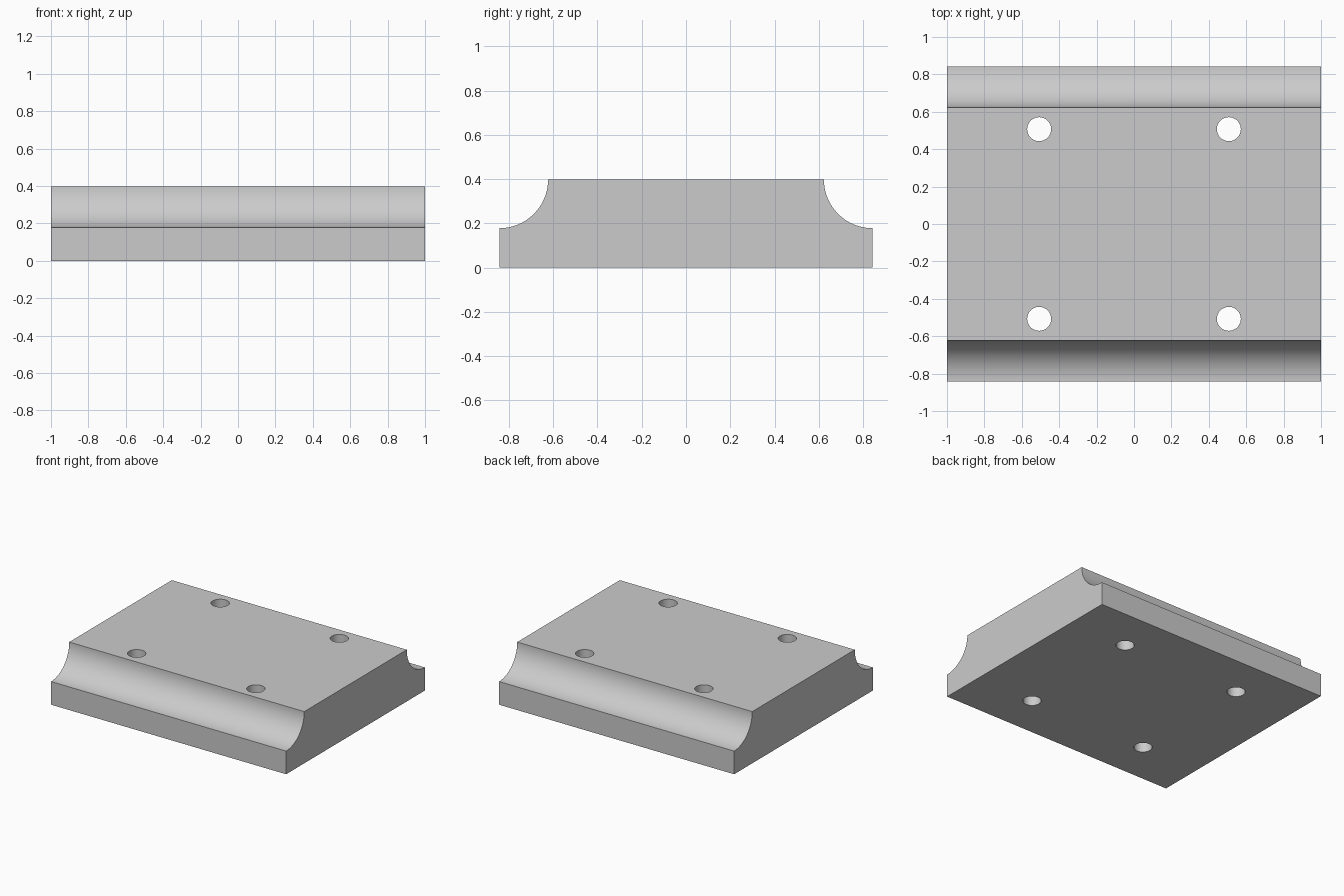
import bpy, bmesh, math
from mathutils import Matrix

if "Cube" in bpy.data.objects:
    bpy.data.objects.remove(bpy.data.objects["Cube"])

HALF_X, HALF_Y, HEIGHT = 1.0, 0.843, 0.398
COVE_R = 0.22               # radius of the concave edge
HOLE_XY, HOLE_R = 0.507, 0.064
SEG = 24

grey = bpy.data.materials.new("plain grey")
grey.diffuse_color = (0.6, 0.6, 0.6, 1)
grey.use_nodes = True
grey.node_tree.nodes["Principled BSDF"].inputs["Base Color"].default_value = grey.diffuse_color


def make_object(name, bm):
    bmesh.ops.recalc_face_normals(bm, faces=bm.faces)
    mesh = bpy.data.meshes.new(name)
    bm.to_mesh(mesh)
    bm.free()
    mesh.materials.append(grey)
    obj = bpy.data.objects.new(name, mesh)
    bpy.context.collection.objects.link(obj)
    return obj


# Plate: half profile with a quarter-circle cove, mirrored and extruded along x
right = [(HALF_Y, 0.0)]
for i in range(SEG + 1):
    a = math.pi / 2 * i / SEG
    right.append((HALF_Y - COVE_R * math.sin(a), HEIGHT - COVE_R * math.cos(a)))
profile = right + [(-y, z) for y, z in reversed(right)]

bm = bmesh.new()
face = bm.faces.new([bm.verts.new((-HALF_X, y, z)) for y, z in profile])
ext = bmesh.ops.extrude_face_region(bm, geom=[face])
moved = [v for v in ext["geom"] if isinstance(v, bmesh.types.BMVert)]
bmesh.ops.translate(bm, verts=moved, vec=(2 * HALF_X, 0, 0))
plate = make_object("coved_plate", bm)

# Four through-hole cutters
bm = bmesh.new()
for sx in (-1, 1):
    for sy in (-1, 1):
        bmesh.ops.create_cone(
            bm, cap_ends=True, segments=48, radius1=HOLE_R, radius2=HOLE_R, depth=1,
            matrix=Matrix.Translation((sx * HOLE_XY, sy * HOLE_XY, HEIGHT / 2)))
cutter = make_object("hole_cutter", bm)
cutter.hide_render = True

# Drill the holes, then discard the cutter
mod = plate.modifiers.new("holes", 'BOOLEAN')
mod.operation = 'DIFFERENCE'
mod.solver = 'EXACT'
mod.object = cutter
bpy.context.view_layer.objects.active = plate
plate.select_set(True)
bpy.ops.object.modifier_apply(modifier=mod.name)
bpy.data.objects.remove(cutter, do_unlink=True)

# Smooth coves and bores, sharp edges elsewhere
bpy.ops.object.shade_smooth_by_angle(angle=math.radians(30))
